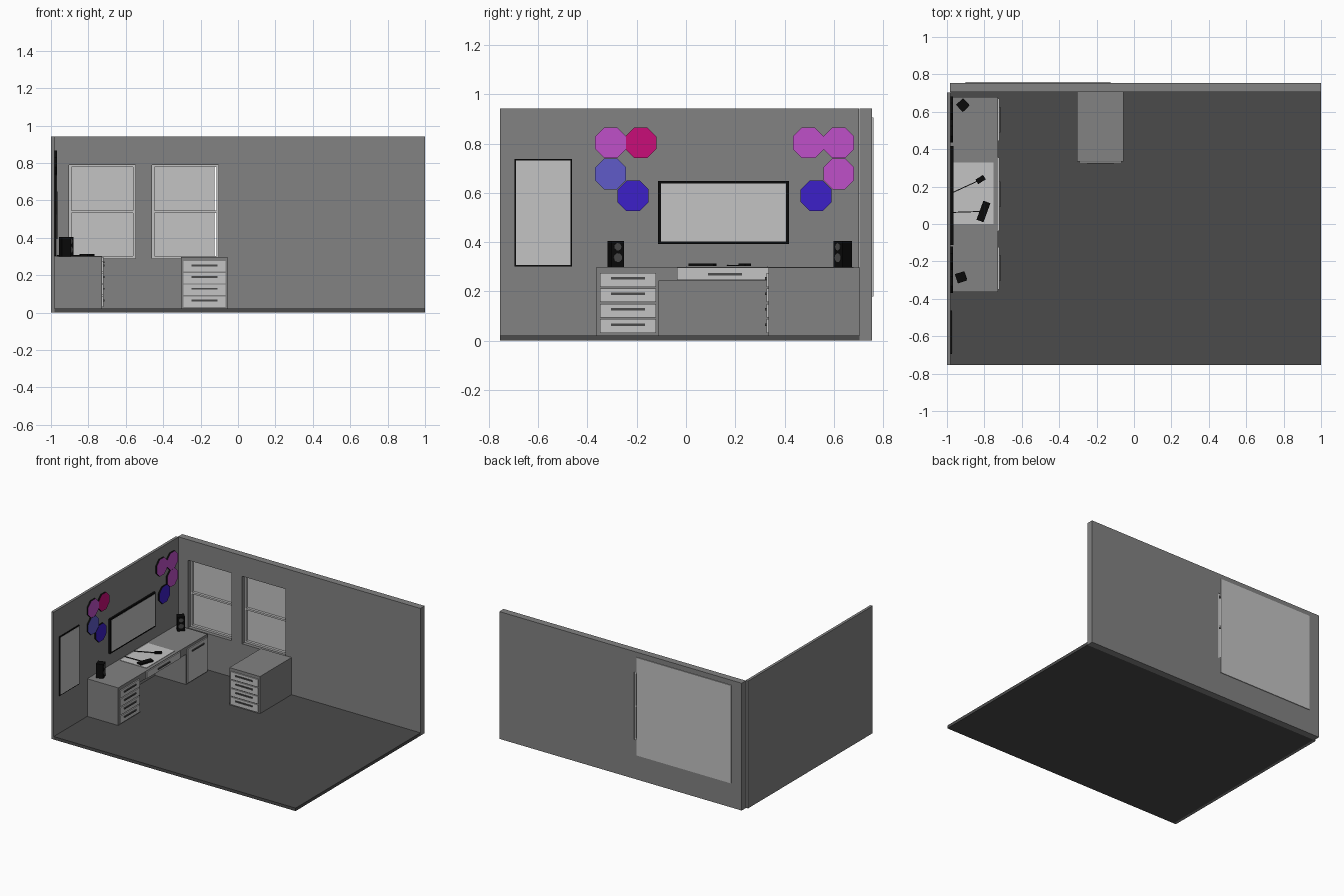
import bpy, bmesh, math
from mathutils import Matrix, Vector

if "Cube" in bpy.data.objects:
    bpy.data.objects.remove(bpy.data.objects["Cube"])


def material(name, r, g, b):
    m = bpy.data.materials.new(name)
    m.diffuse_color = (r, g, b, 1)
    m.use_nodes = True
    m.node_tree.nodes["Principled BSDF"].inputs["Base Color"].default_value = m.diffuse_color
    return m


GREY = material("wall_grey", 0.225, 0.225, 0.225)
LIGHT = material("light_grey", 0.55, 0.55, 0.55)
DARK = material("dark_grey", 0.07, 0.07, 0.07)
BLACK = material("black", 0.003, 0.003, 0.003)
PINK = material("orchid_pink", 0.52, 0.08, 0.58)
MAGENTA = material("magenta", 0.58, 0.004, 0.19)
LILAC = material("periwinkle", 0.115, 0.105, 0.58)
BLUE = material("deep_blue", 0.045, 0.014, 0.58)


def finish(name, bm, *mats):
    bmesh.ops.recalc_face_normals(bm, faces=bm.faces)
    mesh = bpy.data.meshes.new(name)
    bm.to_mesh(mesh)
    bm.free()
    for m in mats:
        mesh.materials.append(m)
    ob = bpy.data.objects.new(name, mesh)
    bpy.context.collection.objects.link(ob)
    return ob


def add_box(bm, x0, x1, y0, y1, z0, z1):
    mat = Matrix.Translation(((x0 + x1) / 2, (y0 + y1) / 2, (z0 + z1) / 2))
    mat = mat @ Matrix.Diagonal((x1 - x0, y1 - y0, z1 - z0, 1))
    bmesh.ops.create_cube(bm, size=1, matrix=mat)


def box(name, mat, *bounds):
    bm = bmesh.new()
    add_box(bm, *bounds)
    return finish(name, bm, mat)


def turned_box(name, mat, centre, size, angle):
    """Box turned about z."""
    bm = bmesh.new()
    bmesh.ops.create_cube(bm, size=1, matrix=Matrix.Translation(centre)
                          @ Matrix.Rotation(math.radians(angle), 4, 'Z')
                          @ Matrix.Diagonal((*size, 1)))
    return finish(name, bm, mat)


# Floor and side wall
box("floor", DARK, -0.98, 1, -0.755, 0.705, 0, 0.022)
box("left_wall", GREY, -1, -0.98, -0.755, 0.702, 0, 0.942)

# Back wall: a grid of cells with two window openings, extruded to thickness
WINDOWS = [(-0.903, -0.548), (-0.46, -0.103)]
W_LOW, W_HIGH, W_MID = 0.29, 0.79, 0.54
xs = [-0.985, *WINDOWS[0], *WINDOWS[1], 1]
zs = [0, W_LOW, W_HIGH, 0.942]
bm = bmesh.new()
grid = [[bm.verts.new((x, 0.705, z)) for z in zs] for x in xs]
for i in range(5):
    for j in range(3):
        if not (j == 1 and i in (1, 3)):
            bm.faces.new((grid[i][j], grid[i + 1][j], grid[i + 1][j + 1], grid[i][j + 1]))
ext = bmesh.ops.extrude_face_region(bm, geom=bm.faces[:])
bmesh.ops.translate(bm, vec=(0, 0.05, 0),
                    verts=[v for v in ext["geom"] if isinstance(v, bmesh.types.BMVert)])
finish("back_wall", bm, GREY)

# Window frames, and the pane behind both openings
for n, (a, b) in enumerate(WINDOWS, 1):
    bm = bmesh.new()
    t, y0, y1 = 0.013, 0.733, 0.752
    add_box(bm, a, a + t, y0, y1, W_LOW, W_HIGH)
    add_box(bm, b - t, b, y0, y1, W_LOW, W_HIGH)
    for z in (W_LOW, W_MID - t / 2, W_HIGH - t):
        add_box(bm, a + t, b - t, y0, y1, z, z + t)
    finish(f"window_frame_{n}", bm, LIGHT)
box("window_pane", LIGHT, -0.9, -0.125, 0.755, 0.76, 0.18, 0.905)

# Desk: two pedestals, a bridging top, and fronts
box("desk_left_pedestal", GREY, -0.98, -0.727, -0.363, -0.11, 0.022, 0.3)
box("desk_right_pedestal", GREY, -0.98, -0.727, 0.43, 0.68, 0.022, 0.3)
box("desk_bridge", GREY, -0.98, -0.727, -0.11, 0.43, 0.245, 0.3)
box("desk_mat", LIGHT, -0.965, -0.75, 0, 0.33, 0.3, 0.303)
box("bridge_drawer", LIGHT, -0.727, -0.719, -0.037, 0.355, 0.247, 0.296)
box("bridge_handle", DARK, -0.719, -0.713, 0.09, 0.228, 0.264, 0.274)
box("cabinet_door", LIGHT, -0.727, -0.719, 0.444, 0.67, 0.03, 0.28)
box("cabinet_door_handle", DARK, -0.719, -0.713, 0.488, 0.626, 0.247, 0.257)

# Free-standing drawer cabinet
box("side_cabinet", GREY, -0.305, -0.055, 0.335, 0.705, 0.022, 0.297)

# Four stacked drawers on the desk pedestal and on the side cabinet
for k in range(4):
    z = 0.031 + 0.0625 * k
    h = z + 0.029
    box(f"desk_drawer_{k + 1}", LIGHT, -0.727, -0.719, -0.349, -0.122, z, z + 0.056)
    box(f"desk_drawer_handle_{k + 1}", DARK, -0.719, -0.713, -0.304, -0.166, h, h + 0.01)
    box(f"side_drawer_{k + 1}", LIGHT, -0.292, -0.066, 0.327, 0.335, z, z + 0.056)
    box(f"side_drawer_handle_{k + 1}", DARK, -0.248, -0.11, 0.32, 0.327, h, h + 0.01)


# Wall panels: black body with an inset light face
def framed_panel(name, x1, y0, y1, z0, z1, border):
    box(name + "_body", BLACK, -0.98, x1, y0, y1, z0, z1)
    box(name + "_face", LIGHT, x1, x1 + 0.001, y0 + border, y1 - border, z0 + border, z1 - border)


framed_panel("screen", -0.966, -0.113, 0.417, 0.392, 0.648, 0.011)
framed_panel("wall_board", -0.972, -0.696, -0.463, 0.302, 0.738, 0.006)

# Octagonal wall lights: black body, coloured front
LIGHTS = [(-0.306, 0.803, PINK), (-0.183, 0.803, MAGENTA), (-0.306, 0.677, LILAC),
          (-0.215, 0.588, BLUE), (0.497, 0.803, PINK), (0.62, 0.803, PINK),
          (0.62, 0.677, PINK), (0.528, 0.588, BLUE)]
for n, (y, z, colour) in enumerate(LIGHTS, 1):
    bm = bmesh.new()
    r = 0.0625 / math.cos(math.pi / 8)
    mat = (Matrix.Translation((-0.9745, y, z)) @ Matrix.Rotation(math.pi / 2, 4, 'Y')
           @ Matrix.Rotation(math.pi / 8, 4, 'Z'))
    bmesh.ops.create_cone(bm, cap_ends=True, segments=8, radius1=r, radius2=r,
                          depth=0.011, matrix=mat)
    bm.normal_update()
    for f in bm.faces:
        f.material_index = 1 if f.normal.x > 0.9 else 0
    finish(f"wall_light_{n}", bm, BLACK, colour)

# Speakers with two cones each on the turned front
for side, x, y, angle in (("left", -0.925, -0.285, 18), ("right", -0.915, 0.636, -47)):
    turned_box(f"{side}_speaker", BLACK, (x, y, 0.352), (0.052, 0.052, 0.104), angle)
    for part, z, r in (("upper", 0.381, 0.015), ("lower", 0.337, 0.018)):
        bm = bmesh.new()
        mat = (Matrix.Translation((x, y, z)) @ Matrix.Rotation(math.radians(angle), 4, 'Z')
               @ Matrix.Translation((0.0265, 0, 0)) @ Matrix.Rotation(math.pi / 2, 4, 'Y'))
        bmesh.ops.create_cone(bm, cap_ends=True, segments=16, radius1=r, radius2=r,
                              depth=0.003, matrix=mat)
        finish(f"{side}_speaker_{part}_cone", bm, DARK)

# Keyboard and mouse with cables running to the wall
turned_box("keyboard", BLACK, (-0.805, 0.067, 0.308), (0.04, 0.108, 0.01), -20)
turned_box("mouse", BLACK, (-0.82, 0.238, 0.308), (0.048, 0.028, 0.01), 33)
for name, a, b in (("keyboard_cable", (-0.97, 0.062), (-0.82, 0.067)),
                   ("mouse_cable", (-0.97, 0.168), (-0.835, 0.23))):
    d = Vector(b) - Vector(a)
    mid = (Vector(a) + Vector(b)) / 2
    turned_box(name, BLACK, (mid.x, mid.y, 0.305), (d.length, 0.005, 0.004),
               math.degrees(math.atan2(d.y, d.x)))
